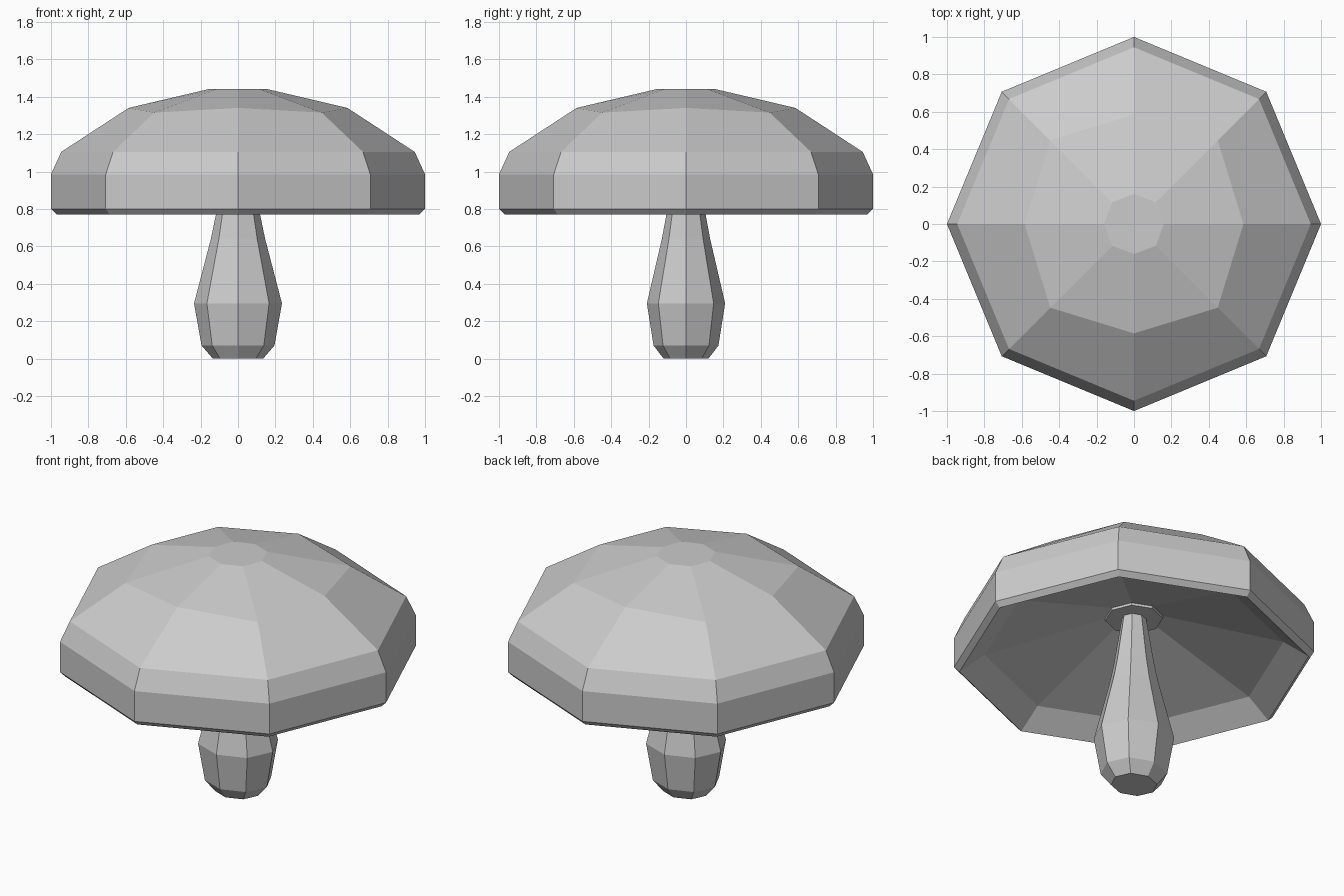
import bpy
import bmesh
from math import cos, sin, pi

cube = bpy.data.objects.get("Cube")
if cube:
    bpy.data.objects.remove(cube, do_unlink=True)

SIDES = 8

grey = bpy.data.materials.new("plain_grey")
grey.use_nodes = True
colour = (0.6, 0.6, 0.6, 1.0)
grey.diffuse_color = colour
grey.node_tree.nodes["Principled BSDF"].inputs["Base Color"].default_value = colour


def lathe(name, profile, y_scale=1.0):
    """Closed eight-sided solid from rings of (axis radius, axis z, corner radius, corner z)."""
    bm = bmesh.new()
    rings = []
    for point in profile:
        r, z = point[:2]
        corner_r, corner_z = point[2:] or (r, z)
        ring = []
        for i in range(SIDES):
            a = 2 * pi * i / SIDES
            rad, height = (corner_r, corner_z) if i % 2 else (r, z)
            ring.append(bm.verts.new((rad * cos(a), rad * sin(a) * y_scale, height)))
        rings.append(ring)
    for low, high in zip(rings, rings[1:]):
        for i in range(SIDES):
            j = (i + 1) % SIDES
            bm.faces.new((low[i], low[j], high[j], high[i]))
    bm.faces.new(rings[0][::-1])
    bm.faces.new(rings[-1])
    bmesh.ops.recalc_face_normals(bm, faces=bm.faces[:])
    mesh = bpy.data.meshes.new(name)
    bm.to_mesh(mesh)
    bm.free()
    mesh.materials.append(grey)
    obj = bpy.data.objects.new(name, mesh)
    bpy.context.collection.objects.link(obj)
    return obj


# Cap: hollow underside, rolled rim, then faceted dome
lathe("cap", [
    (0.16, 1.07),
    (0.83, 0.87),
    (0.97, 0.77),
    (1.0, 0.80),
    (1.0, 0.985),
    (0.945, 1.105),
    (0.585, 1.34, 0.633, 1.315),
    (0.16, 1.44, 0.165, 1.44),
])

# Small collar where the stem meets the cap
lathe("stem_collar", [(0.16, 1.055), (0.16, 1.08)])

# Stem: bulbous foot tapering upward, slightly flattened front to back
lathe("stem", [
    (0.135, 0.0),
    (0.195, 0.07),
    (0.235, 0.295),
    (0.145, 0.64),
    (0.118, 0.77),
    (0.07, 1.07),
], y_scale=0.89)
